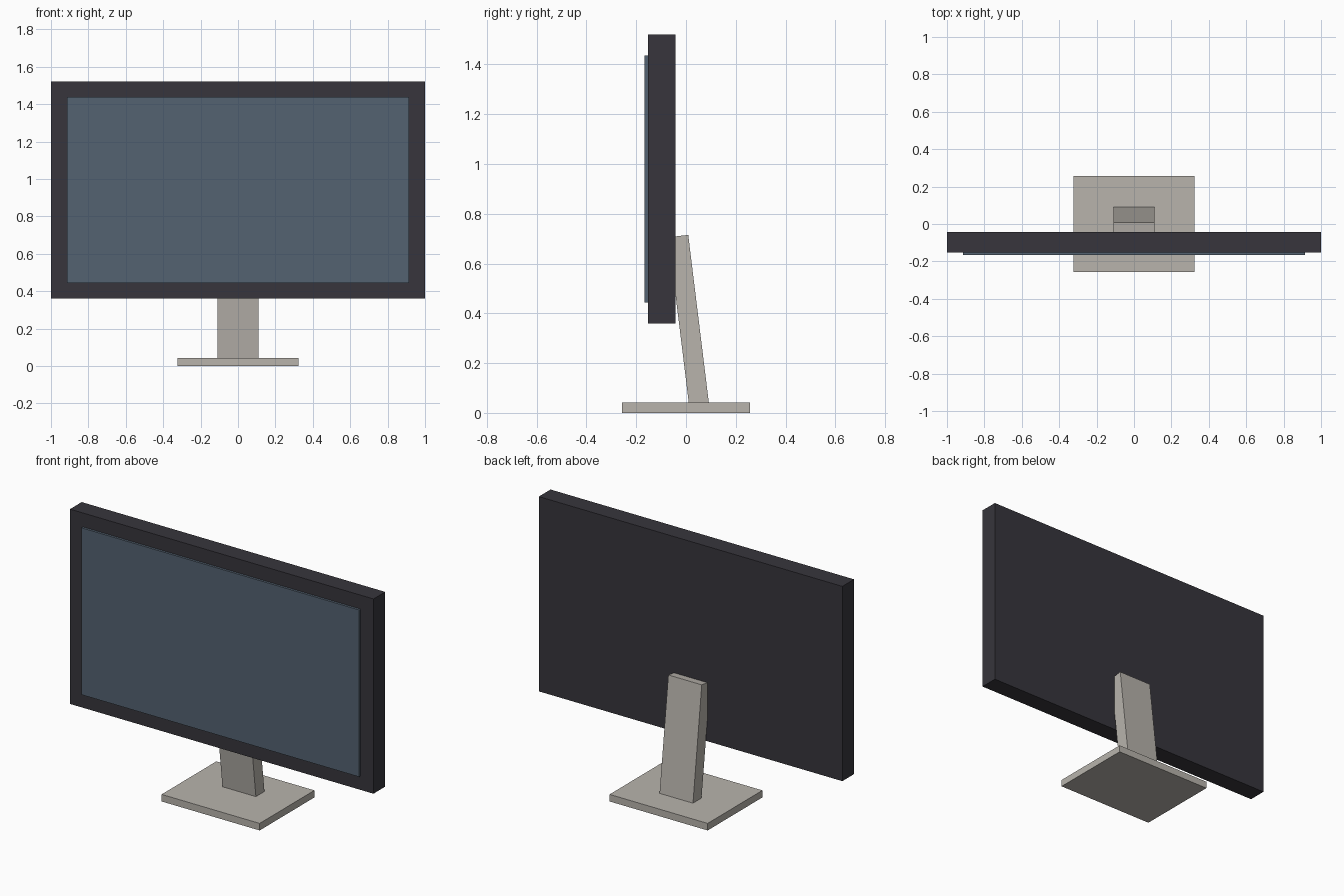
import bpy
from math import radians

cube = bpy.data.objects.get("Cube")
if cube:
    bpy.data.objects.remove(cube, do_unlink=True)


def material(name, color):
    mat = bpy.data.materials.new(name)
    mat.use_nodes = True
    mat.diffuse_color = (*color, 1)
    mat.node_tree.nodes["Principled BSDF"].inputs["Base Color"].default_value = (*color, 1)
    return mat


def box(name, center, size, mat, tilt=0):
    bpy.ops.mesh.primitive_cube_add(size=1, location=center)
    obj = bpy.context.object
    obj.name = name
    obj.scale = size
    bpy.ops.object.transform_apply(location=False, rotation=False, scale=True)
    obj.rotation_euler.x = radians(tilt)
    obj.data.materials.append(mat)
    return obj


charcoal = material("charcoal plastic", (0.038, 0.036, 0.045))
slate = material("slate blue screen", (0.088, 0.122, 0.165))
warm_grey = material("warm grey stand", (0.48, 0.455, 0.415))

# Display housing and the slightly raised screen
box("display_housing", (0, -0.098, 0.94), (2, 0.11, 1.16), charcoal)
box("screen", (0, -0.158, 0.94), (1.83, 0.018, 0.994), slate)

# Stand: flat foot and a neck leaning forward into the housing
box("stand_base", (0, 0, 0.021), (0.646, 0.515, 0.042), warm_grey)
box("stand_neck", (0, 0.0125, 0.358), (0.22, 0.08, 0.71), warm_grey, tilt=7)
